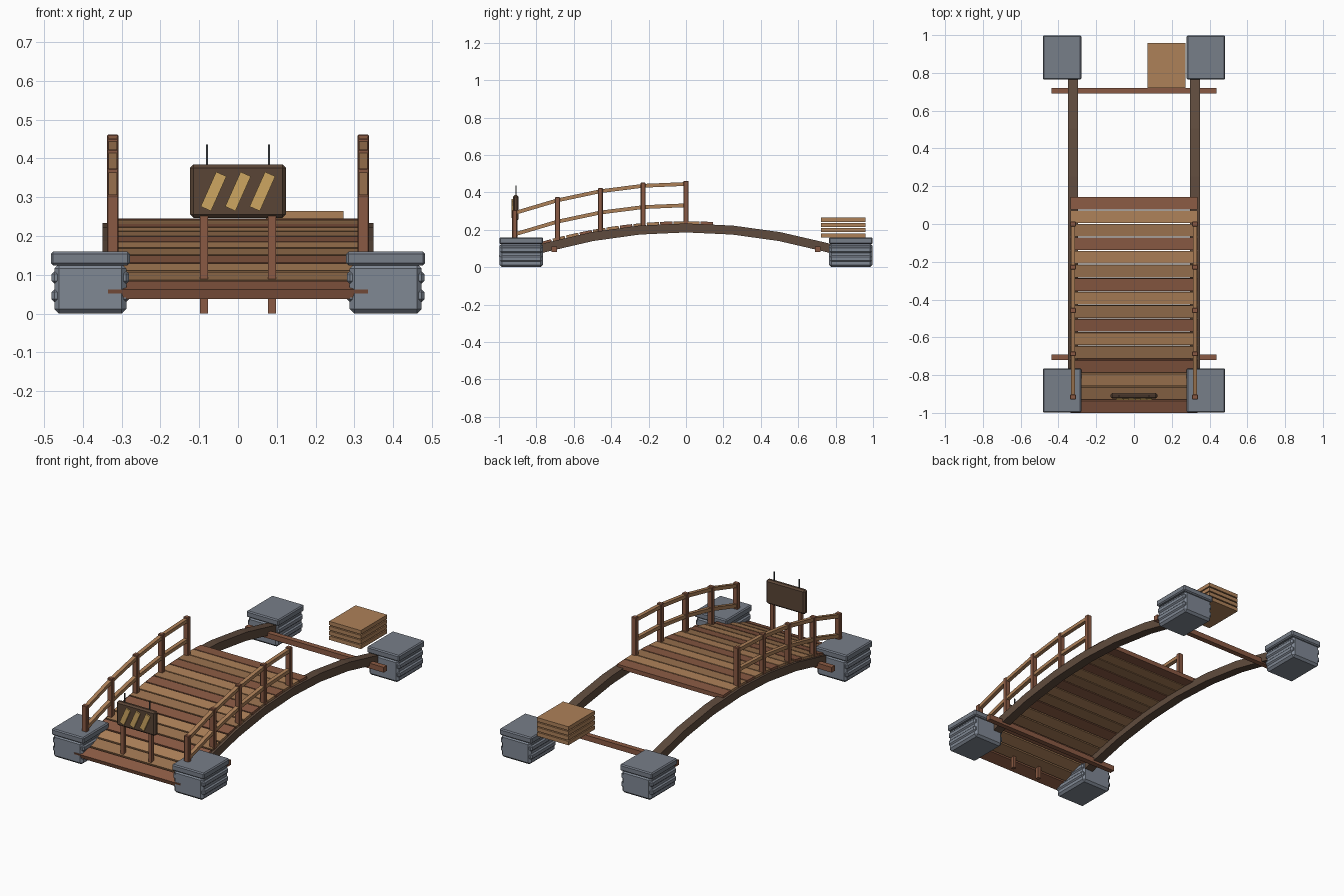
import bpy, bmesh, math
from mathutils import Vector

if "Cube" in bpy.data.objects:
    bpy.data.objects.remove(bpy.data.objects["Cube"])

K = 0.185  # curvature of the arch: z drops by K * y^2


def arch(z0, y):
    return z0 - K * y * y


def material(name, hexcode):
    m = bpy.data.materials.new(name)
    srgb = [int(hexcode[i:i + 2], 16) / 255 for i in (0, 2, 4)]
    m.diffuse_color = [c / 12.92 if c <= 0.04045 else ((c + 0.055) / 1.055) ** 2.4 for c in srgb] + [1]
    m.use_nodes = True
    m.node_tree.nodes["Principled BSDF"].inputs["Base Color"].default_value = m.diffuse_color
    return m


STONE = material("stone", "808894")
CAP = material("cap_stone", "777E89")
BEAM = material("dark_beam_wood", "5F4B3D")
RED = material("reddish_wood", "8A5A43")
MID = material("mid_wood", "9A724F")
LIGHT = material("light_wood", "AE8159")
SIGN = material("sign_brown", "5A4536")
GOLD = material("stripe_gold", "CDA661")
IRON = material("dark_iron", "45494D")


def finish(name, bm, mat):
    bmesh.ops.recalc_face_normals(bm, faces=bm.faces)
    me = bpy.data.meshes.new(name)
    bm.to_mesh(me)
    bm.free()
    me.materials.append(mat)
    ob = bpy.data.objects.new(name, me)
    bpy.context.collection.objects.link(ob)
    return ob


def box(name, loc, size, mat, rot=(0, 0, 0), bevel=0):
    bm = bmesh.new()
    bmesh.ops.create_cube(bm, size=1)
    bmesh.ops.scale(bm, vec=size, verts=bm.verts)
    if bevel:
        bmesh.ops.bevel(bm, geom=bm.edges[:], offset=bevel, segments=1, affect='EDGES')
    ob = finish(name, bm, mat)
    ob.location, ob.rotation_euler = loc, rot
    return ob


def arched_bar(name, x, ys, z0, width, height, mat):
    """Rectangular bar following the arch through the given y stations."""
    bm = bmesh.new()
    rings = []
    for y in ys:
        slope = -2 * K * y
        n = Vector((0, -slope, 1)).normalized() * height / 2
        c = Vector((x, y, arch(z0, y)))
        s = Vector((width / 2, 0, 0))
        rings.append([bm.verts.new(p) for p in (c - s - n, c + s - n, c + s + n, c - s + n)])
    for a, b in zip(rings, rings[1:]):
        for i in range(4):
            j = (i + 1) % 4
            bm.faces.new((a[i], a[j], b[j], b[i]))
    bm.faces.new(rings[0])
    bm.faces.new(rings[-1])
    return finish(name, bm, mat)


# Four stone piers: body, two protruding courses, cap
for sx in (-1, 1):
    for sy in (-1, 1):
        x, y = sx * 0.381, sy * 0.881
        box("pier_body", (x, y, 0.064), (0.186, 0.232, 0.128), STONE, bevel=0.012)
        for z in (0.046, 0.093):
            box("pier_course", (x, y, z), (0.2, 0.224, 0.034), STONE, bevel=0.008)
        box("pier_cap", (x, y, 0.142), (0.204, 0.234, 0.036), CAP, bevel=0.006)

# Arched side beams and crossbeams
stations = [-0.9] + [i * 0.25 for i in range(-3, 4)] + [0.9]
for sx in (-1, 1):
    arched_bar("arch_beam", sx * 0.323, stations, 0.21, 0.052, 0.048, BEAM)
for sy in (-1, 1):
    box("crossbeam", (0, sy * 0.705, 0.096), (0.876, 0.03, 0.03), RED)

# Deck planks, laid over a little more than half of the arch
for i in range(16):
    y = -0.965 + 0.0717 * i
    box("deck_plank", (0, y, arch(0.233, y)), (0.672, 0.066, 0.025),
        (RED, MID, LIGHT)[i % 3], rot=(math.atan(-2 * K * y), 0, 0))

# Railings: posts and two rails per side
posts = [-0.229 * i for i in range(5)]
for sx in (-1, 1):
    x = sx * 0.323
    for y in posts:
        box("railing_post", (x, y, arch(0.342, y)), (0.03, 0.026, 0.24), RED, bevel=0.003)
    for z0 in (0.445, 0.331):
        arched_bar("railing_rail", x, posts, z0, 0.022, 0.02, LIGHT)

# Warning sign on two stakes, with slanted stripes and wire hooks
SY = -0.91
box("sign_board", (0, SY, 0.316), (0.247, 0.03, 0.138), SIGN, bevel=0.009)
for k in (-1, 0, 1):
    box("sign_stripe", (k * 0.063, SY - 0.018, 0.315), (0.029, 0.009, 0.098), GOLD,
        rot=(0, math.radians(24), 0))
for sx in (-1, 1):
    box("sign_stake", (sx * 0.0875, SY, 0.15), (0.02, 0.02, 0.3), RED)
    box("sign_hook", (sx * 0.08, SY, 0.405), (0.005, 0.005, 0.062), IRON)

# Stack of spare boards at the unfinished end
for i in range(4):
    box("spare_board", (0.172, 0.84, 0.17 + 0.028 * i), (0.2, 0.238, 0.022), LIGHT)
